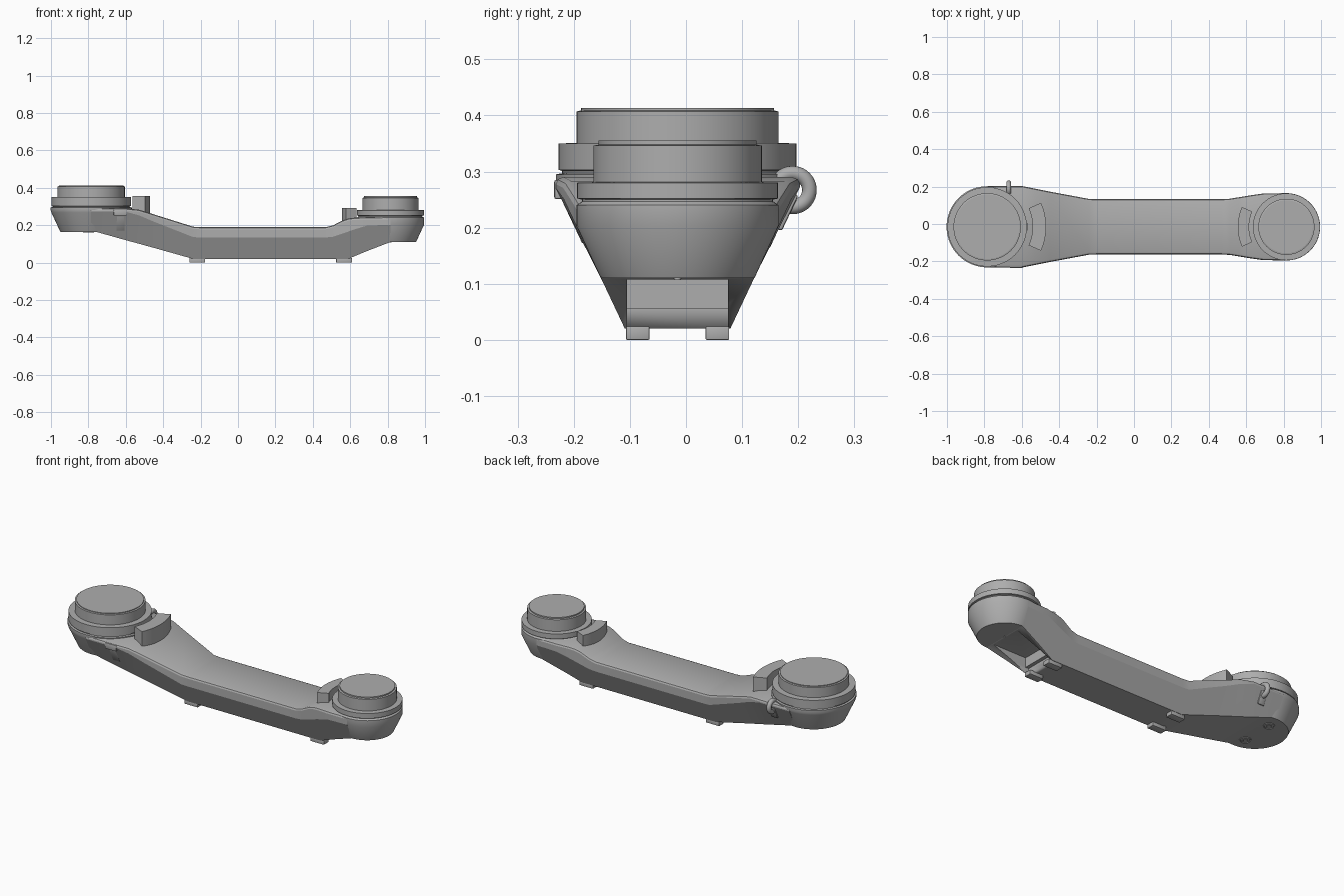
import bpy, bmesh, math
from mathutils import Matrix

if "Cube" in bpy.data.objects:
    bpy.data.objects.remove(bpy.data.objects["Cube"])

CY = -0.015          # centre line of the arm
SLOPE = 0.472        # outward lean of the lower walls
BIG, SMALL = -0.785, 0.815

grey = bpy.data.materials.new("arm grey")
grey.use_nodes = True
grey.diffuse_color = (0.42, 0.42, 0.42, 1)
grey.node_tree.nodes["Principled BSDF"].inputs["Base Color"].default_value = grey.diffuse_color


def finish(name, bm, angle=25):
    bmesh.ops.recalc_face_normals(bm, faces=bm.faces)
    mesh = bpy.data.meshes.new(name)
    bm.to_mesh(mesh)
    bm.free()
    mesh.materials.append(grey)
    ob = bpy.data.objects.new(name, mesh)
    bpy.context.collection.objects.link(ob)
    bpy.ops.object.select_all(action='DESELECT')
    ob.select_set(True)
    bpy.context.view_layer.objects.active = ob
    bpy.ops.object.shade_smooth_by_angle(angle=math.radians(angle))
    return ob


def loft(name, rings, closed=False):
    """Skin a list of point rings, capping the ends unless closed."""
    bm = bmesh.new()
    loops = [[bm.verts.new(p) for p in ring] for ring in rings]
    pairs = list(zip(loops, loops[1:]))
    if closed:
        pairs.append((loops[-1], loops[0]))
    else:
        bm.faces.new(loops[0])
        bm.faces.new(loops[-1])
    n = len(loops[0])
    for a, b in pairs:
        for i in range(n):
            j = (i + 1) % n
            bm.faces.new((a[i], a[j], b[j], b[i]))
    return finish(name, bm)


def lathe(name, cx, cy, profile, steps=72):
    rings = []
    for r, z in profile:
        turn = [2 * math.pi * k / steps for k in range(steps)]
        rings.append([(cx + r * math.cos(t), cy + r * math.sin(t), z) for t in turn])
    return loft(name, rings)


def box(name, center, size, tilt=0, bevel=0.004):
    bm = bmesh.new()
    m = Matrix.Translation(center) @ Matrix.Rotation(tilt, 4, 'X') @ Matrix.Diagonal((*size, 1))
    bmesh.ops.create_cube(bm, size=1, matrix=m)
    if bevel:
        bmesh.ops.bevel(bm, geom=bm.edges[:], offset=bevel, segments=2, affect='EDGES', profile=0.5)
    return finish(name, bm)


# Beam: stations of x, bottom, top, half width
stations = [
    (BIG, .165, .29, .218), (-.76, .165, .29, .218), (-.6, .12, .29, .218),
    (-.53, .101, .283, .204), (-.45, .079, .258, .188), (-.24, .02, .192, .149),
    (-.2, .02, .19, .148), (.47, .02, .19, .148), (.51, .02, .2, .15),
    (.56, .02, .226, .158), (.59, .02, .236, .163), (.62, .033, .24, .168),
    (.69, .062, .243, .178), (SMALL, .11, .244, .18)]


def section(x, zb, zt, w):
    low = .094 + (zb - .02) * SLOPE
    side = min(.02 + (w - .094) / SLOPE, zt - .018)
    half = [(low, zb), (w, side), (w, zt - .012), (w - .004, zt - .004), (w - .014, zt)]
    return ([(x, CY + y, z) for y, z in half] +
            [(x, CY - y, z) for y, z in reversed(half)])


beam = loft("beam", [section(*s) for s in stations])

# Stepped recess under the small end
step = [(.585, -.01), (.585, .055), (.605, .055), (.605, .108), (.82, .108), (.82, -.01)]
cutter = loft("recess_cutter", [[(x, CY + y, z) for x, z in step] for y in (-.09, .09)])
cutter.hide_render = True
cut = beam.modifiers.new("recess", 'BOOLEAN')
cut.operation = 'DIFFERENCE'
cut.solver = 'EXACT'
cut.object = cutter
bpy.context.view_layer.objects.active = beam
bpy.ops.object.modifier_apply(modifier=cut.name)
bpy.data.objects.remove(cutter)

# Joint housings with stacked rims and caps
lathe("large_joint", BIG, CY, [
    (.165, .165), (.213, .268), (.217, .28), (.217, .295), (.206, .297), (.206, .301),
    (.212, .303), (.212, .35), (.18, .351), (.18, .407), (.172, .409), (.172, .413)])
lathe("small_joint", SMALL, CY, [
    (.137, .11), (.18, .203), (.18, .24), (.17, .247), (.17, .25), (.179, .252),
    (.179, .28), (.15, .281), (.15, .346), (.141, .348), (.141, .355)])


# Curved stop tabs beside each joint
def stop_tab(name, cx, facing, r0, r1, z0, z1, spread=24, steps=16):
    rings = []
    for k in range(steps + 1):
        t = math.radians(spread * (2 * k / steps - 1))
        c, s = facing * math.cos(t), math.sin(t)
        rings.append([(cx + r * c, CY + r * s, z)
                      for r, z in ((r0, z0), (r1, z0), (r1, z1), (r0, z1))])
    loft(name, rings)


stop_tab("large_stop_tab", BIG, 1, .243, .315, .21, .355)
stop_tab("small_stop_tab", SMALL, -1, .2, .26, .2, .292)

# Slotted feet under the beam
for x, end in ((-.218, "rear"), (.567, "fore")):
    for side in (-1, 1):
        y = CY + side * .071
        name = f"{end}_foot_{'left' if side > 0 else 'right'}"
        box(name, (x, y, .012), (.084, .042, .024), bevel=.002)

# Screw bosses under the large joint
for side in (-1, 1):
    lathe(f"screw_boss_{'back' if side > 0 else 'front'}", -.8, CY + side * .09, [
        (.03, .17), (.03, .162), (.024, .161), (.022, .164), (.012, .164), (.01, .162)], 32)
lathe("small_joint_pin", SMALL, CY, [(.006, .112), (.006, .107)], 16)

# Latch on the front wall
lean = math.atan(SLOPE)
box("latch_head", (-.63, -.215, .268), (.07, .04, .034))
box("latch_stem", (-.628, -.192, .222), (.045, .03, .1), tilt=lean)

# Cable ring and its lug on the back wall
ring = []
for k in range(40):
    a = 2 * math.pi * k / 40
    tube = []
    for m in range(16):
        b = 2 * math.pi * m / 16
        r = .03 + .013 * math.cos(b)
        tube.append((-.67 + .013 * math.sin(b), .19 + r * math.cos(a), .267 + r * math.sin(a)))
    ring.append(tube)
loft("cable_ring", ring, closed=True)
box("ring_lug", (-.67, .172, .232), (.04, .03, .07), tilt=-lean)
